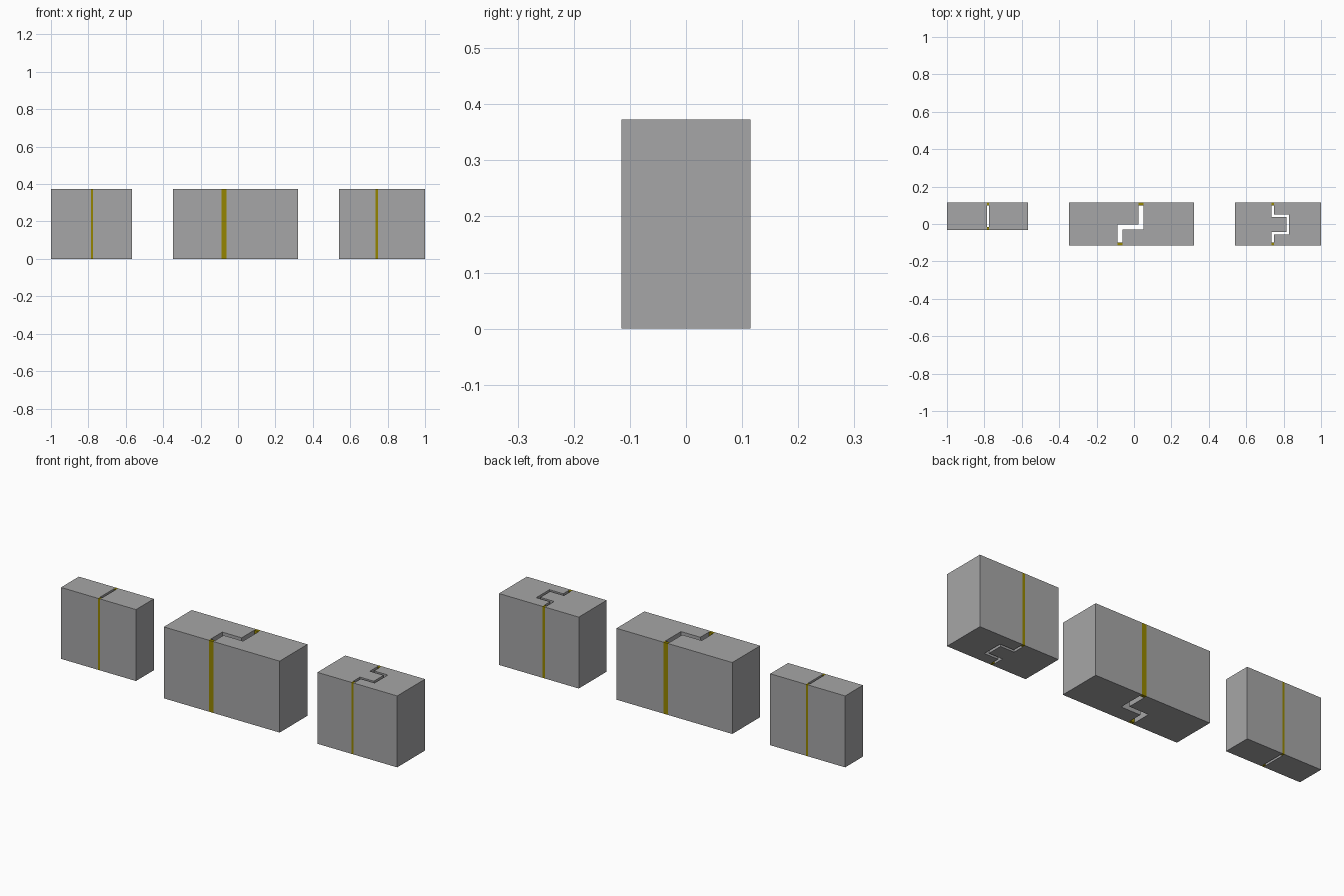
import bpy, bmesh

if "Cube" in bpy.data.objects:
    bpy.data.objects.remove(bpy.data.objects["Cube"])

H = 0.373            # common height
BACK, FRONT = 0.115, -0.115
SEAL = 0.015         # sealant depth


def material(name, rgb):
    m = bpy.data.materials.new(name)
    m.diffuse_color = (*rgb, 1)
    m.use_nodes = True
    m.node_tree.nodes["Principled BSDF"].inputs["Base Color"].default_value = m.diffuse_color
    return m


GREY = material("concrete grey", (0.38, 0.38, 0.385))
YELLOW = material("sealant olive yellow", (0.30, 0.235, 0.0))


def prism(name, outline, mat):
    """Extrude a plan outline from the ground to the common height."""
    bm = bmesh.new()
    face = bm.faces.new([bm.verts.new((x, y, 0)) for x, y in outline])
    out = bmesh.ops.extrude_face_region(bm, geom=[face])
    top = [v for v in out["geom"] if isinstance(v, bmesh.types.BMVert)]
    bmesh.ops.translate(bm, verts=top, vec=(0, 0, H))
    bmesh.ops.recalc_face_normals(bm, faces=bm.faces)
    me = bpy.data.meshes.new(name)
    bm.to_mesh(me)
    bm.free()
    me.materials.append(mat)
    bpy.context.collection.objects.link(bpy.data.objects.new(name, me))


def joint(name, x0, x1, left_edge, right_edge):
    """Two wall halves with an open gap; edges run from back to front."""
    back, front = left_edge[0][1], left_edge[-1][1]
    prism(name + "_left_half", [(x0, front), (x0, back)] + left_edge, GREY)
    prism(name + "_right_half", [(x1, front), (x1, back)] + right_edge, GREY)
    # sealant strips close the gap at the back and front faces
    for side, i, y, d in (("back", 0, back, -SEAL), ("front", -1, front, SEAL)):
        a, b = left_edge[i][0], right_edge[i][0]
        prism(f"{name}_{side}_sealant", [(a, y), (b, y), (b, y + d), (a, y + d)], YELLOW)


# straight butt joint
joint("butt_joint", -1.0, -0.567,
      [(-0.786, BACK), (-0.786, -0.032)],
      [(-0.774, BACK), (-0.774, -0.032)])

# stepped lap joint
joint("lap_joint", -0.348, 0.321,
      [(0.024, BACK), (0.024, -0.004), (-0.088, -0.004), (-0.088, FRONT)],
      [(0.050, BACK), (0.050, -0.030), (-0.062, -0.030), (-0.062, FRONT)])

# tongue and groove joint
joint("tongue_joint", 0.539, 1.0,
      [(0.735, BACK), (0.735, 0.038), (0.815, 0.038), (0.815, -0.043),
       (0.735, -0.043), (0.735, FRONT)][:1] +
      [(0.735, 0.038), (0.815, 0.038), (0.815, -0.043), (0.735, -0.043), (0.735, FRONT)],
      [(0.749, BACK), (0.749, 0.052), (0.829, 0.052), (0.829, -0.057),
       (0.749, -0.057), (0.749, FRONT)])
